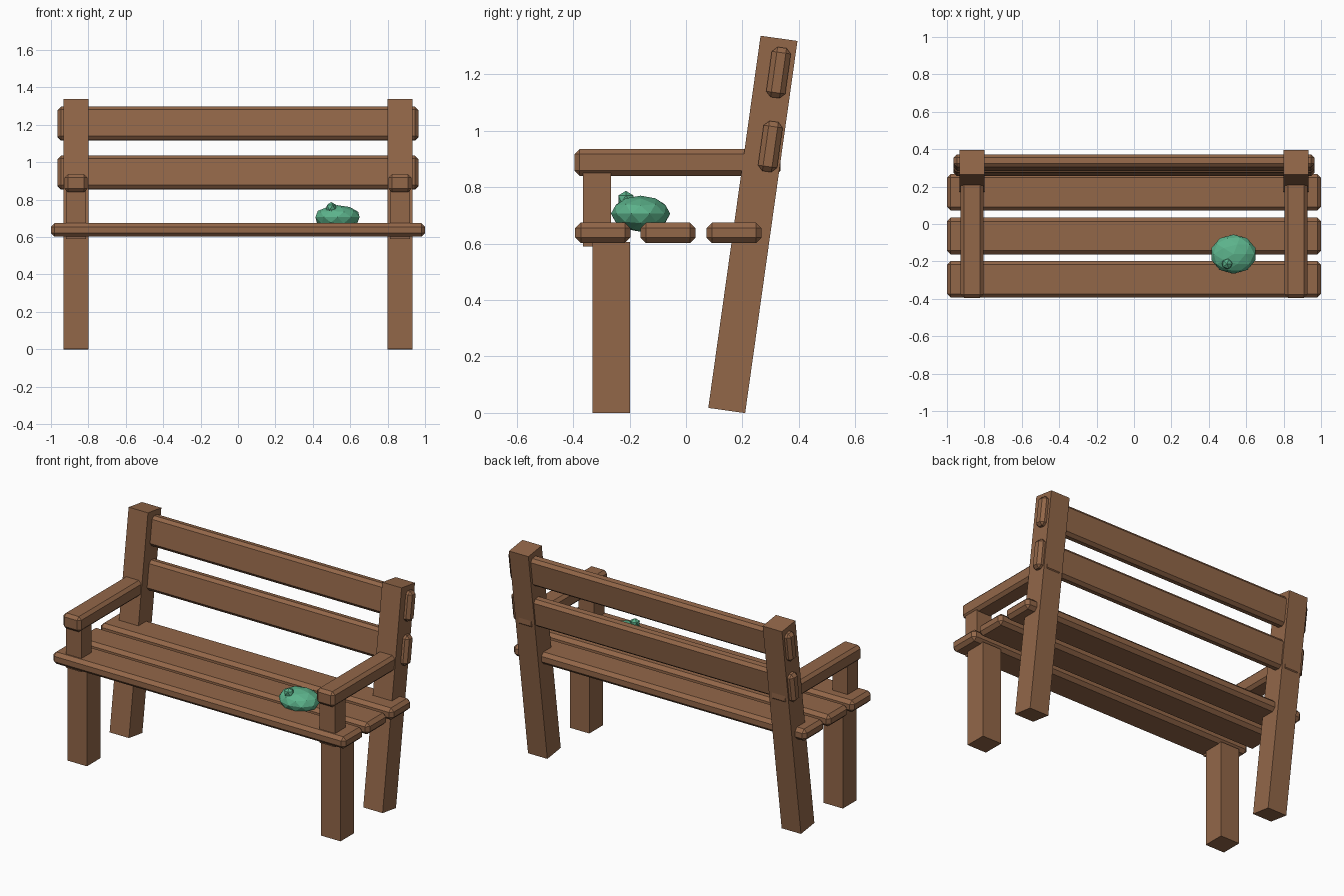
import bpy
import math

old = bpy.data.objects.get("Cube")
if old:
    bpy.data.objects.remove(old, do_unlink=True)


def make_material(name, rgb):
    mat = bpy.data.materials.new(name)
    mat.use_nodes = True
    mat.diffuse_color = (*rgb, 1)
    mat.node_tree.nodes["Principled BSDF"].inputs["Base Color"].default_value = (*rgb, 1)
    return mat


wood = make_material("brown wood", (0.29, 0.135, 0.066))
green = make_material("soft green", (0.107, 0.45, 0.26))
LEAN = math.radians(-8)  # backward tilt of the back posts and slats


def plank(name, center, size, bevel=0.0, tilt=0.0):
    """Wooden box with optional chamfered edges."""
    bpy.ops.mesh.primitive_cube_add(size=1, location=center, rotation=(tilt, 0, 0))
    obj = bpy.context.object
    obj.name = name
    obj.scale = size
    bpy.ops.object.transform_apply(location=False, rotation=False, scale=True)
    obj.data.materials.append(wood)
    if bevel:
        mod = obj.modifiers.new("chamfer", "BEVEL")
        mod.width = bevel
        mod.segments = 1
    return obj


def pebble(name, center, radii, detail, turn=0.0):
    """Faceted green blob."""
    bpy.ops.mesh.primitive_ico_sphere_add(subdivisions=detail, radius=1,
                                          location=center, rotation=(0, 0, turn))
    obj = bpy.context.object
    obj.name = name
    obj.scale = radii
    obj.data.materials.append(green)
    return obj


# Seat slats
for name, y in (("front", -0.295), ("middle", -0.064), ("rear", 0.17)):
    plank(f"{name}_seat_slat", (0, y, 0.638), (2, 0.196, 0.073), 0.02)

# Back slats
for name, y, z in (("lower", 0.299, 0.944), ("upper", 0.328, 1.206)):
    plank(f"{name}_back_slat", (0, y, z), (1.93, 0.068, 0.179), 0.018, LEAN)

# Legs and arms on both sides
for side, s in (("left", 1), ("right", -1)):
    x = s * 0.866
    plank(f"{side}_front_leg", (x, -0.265, 0.303), (0.132, 0.132, 0.606))
    plank(f"{side}_back_leg", (x, 0.237, 0.668), (0.132, 0.132, 1.332), 0, LEAN)
    plank(f"{side}_arm_post", (x, -0.315, 0.72), (0.105, 0.1, 0.26))
    plank(f"{side}_armrest", (x, -0.03, 0.888), (0.122, 0.73, 0.095), 0.018)

# Small creature resting on the seat
pebble("creature_body", (0.532, -0.161, 0.706), (0.124, 0.105, 0.064), 2)
pebble("creature_head", (0.498, -0.213, 0.758), (0.031, 0.031, 0.029), 1)
